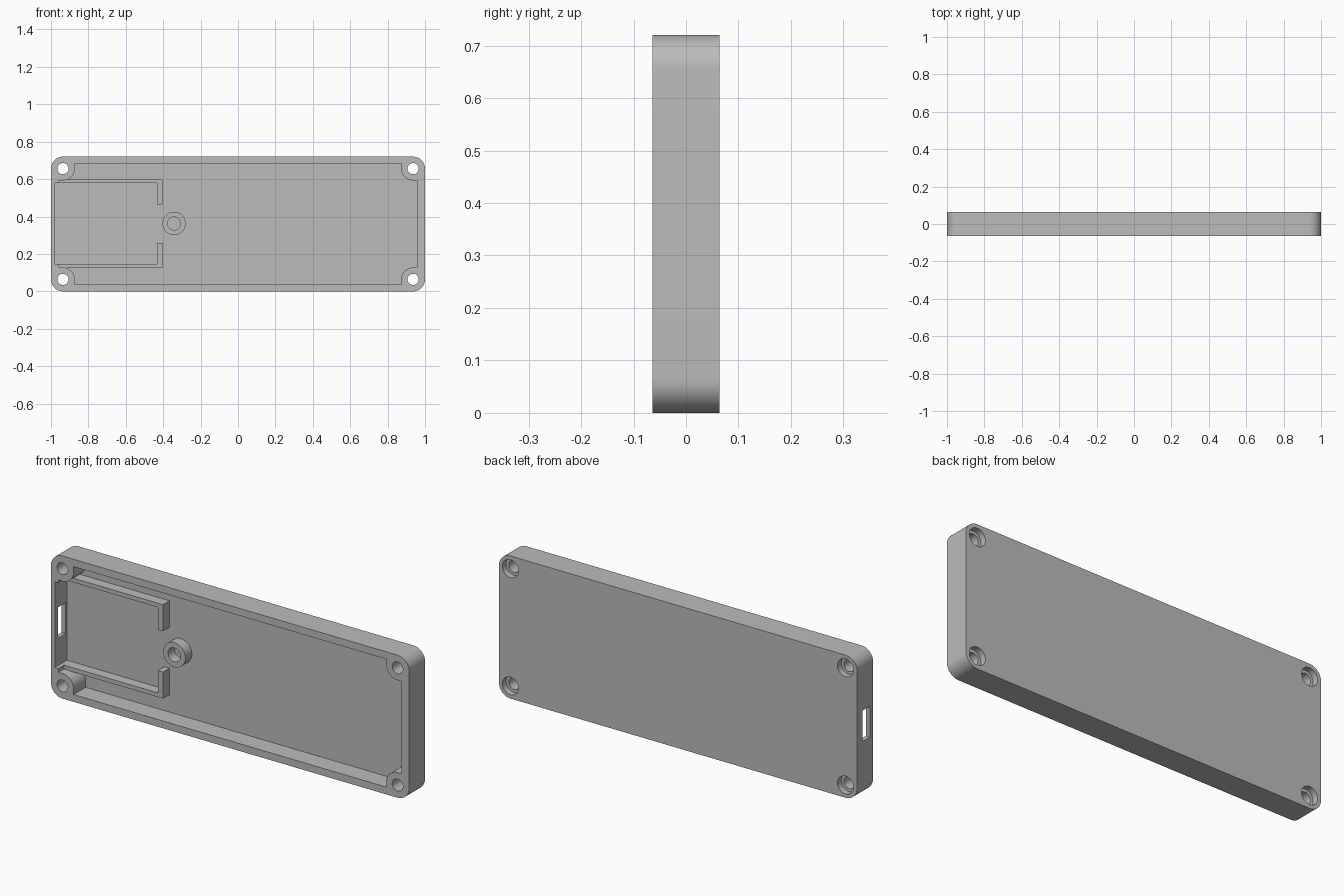
import bpy, bmesh, math

if "Cube" in bpy.data.objects:
    bpy.data.objects.remove(bpy.data.objects["Cube"])

# Overall sizes
HALF_X, HEIGHT, HALF_Y = 1.0, 0.72, 0.064
MID = HEIGHT / 2
FLOOR = 0.032            # inner floor level
CORNER = 0.064           # outer corner radius and screw inset
SCREW_X, SCREW_Z = HALF_X - CORNER, MID - CORNER
MOUNT_X = -0.342         # centre of the round spacer

grey = bpy.data.materials.new("light grey plastic")
grey.use_nodes = True
colour = (0.5, 0.5, 0.5, 1)
grey.diffuse_color = colour
grey.node_tree.nodes["Principled BSDF"].inputs["Base Color"].default_value = colour


def prism(name, outline, y0, y1):
    """Extrude an outline of (x, height from middle) points from y0 to y1."""
    bm = bmesh.new()
    face = bm.faces.new([bm.verts.new((x, y0, MID + z)) for x, z in outline])
    moved = bmesh.ops.extrude_face_region(bm, geom=[face])["geom"]
    verts = [v for v in moved if isinstance(v, bmesh.types.BMVert)]
    bmesh.ops.translate(bm, vec=(0, y1 - y0, 0), verts=verts)
    bmesh.ops.recalc_face_normals(bm, faces=bm.faces)
    mesh = bpy.data.meshes.new(name)
    bm.to_mesh(mesh)
    bm.free()
    mesh.materials.append(grey)
    obj = bpy.data.objects.new(name, mesh)
    bpy.context.collection.objects.link(obj)
    return obj


def arc(cx, cz, r, start, end, steps):
    angles = [math.radians(start + (end - start) * i / steps) for i in range(steps + 1)]
    return [(cx + r * math.cos(a), cz + r * math.sin(a)) for a in angles]


def circle(cx, cz, r):
    return arc(cx, cz, r, 0, 360, 48)[:-1]


def rect(x0, x1, z0, z1):
    return [(x0, z0), (x1, z0), (x1, z1), (x0, z1)]


def four_corners(corner):
    """Mirror the upper right corner run into a closed outline."""
    flip = lambda pts, sx, sz: [(x * sx, z * sz) for x, z in pts]
    return (corner + flip(corner[::-1], -1, 1)
            + flip(corner, -1, -1) + flip(corner[::-1], 1, -1))


def carve(target, cutter):
    mod = target.modifiers.new("cut", "BOOLEAN")
    mod.operation, mod.solver, mod.object = "DIFFERENCE", "EXACT", cutter
    bpy.context.view_layer.objects.active = target
    bpy.ops.object.modifier_apply(modifier=mod.name)
    bpy.data.objects.remove(cutter)


# Tray body with rounded corners
body = prism("tray_body", four_corners(arc(SCREW_X, SCREW_Z, CORNER, 0, 90, 16)),
             -HALF_Y, HALF_Y)

# Cavity that leaves a rounded screw boss in every corner
wall_x, wall_z, boss = 0.958, 0.323, 0.063
corner = ([(wall_x, SCREW_Z - boss)] + arc(SCREW_X, SCREW_Z, boss, 270, 180, 16)
          + [(SCREW_X - boss, wall_z)])
carve(body, prism("cavity_cutter", four_corners(corner), -0.1, FLOOR))

# Thinned end wall and connector slot
carve(body, prism("recess_cutter", rect(-0.978, -0.9, -0.214, 0.218), -0.1, FLOOR))
carve(body, prism("slot_cutter", rect(-1.1, -0.9, -0.076, 0.08), -0.04, 0.02))

# Screw holes, widened at the back for the heads
for sx in (-1, 1):
    for sz in (-1, 1):
        x, z = sx * SCREW_X, sz * SCREW_Z
        carve(body, prism("hole_cutter", circle(x, z, 0.03), -0.1, 0.1))
        carve(body, prism("head_cutter", circle(x, z, 0.045), 0.034, 0.1))

# Board holder: a pair of L-shaped ribs
rib_front, rib_back = -0.02, FLOOR + 0.005
for name, s in (("upper_board_rib", 1), ("lower_board_rib", -1)):
    rib = [(-0.965, 0.237), (-0.405, 0.237), (-0.405, 0.103),
           (-0.433, 0.103), (-0.433, 0.216), (-0.965, 0.216)]
    prism(name, [(x, s * z + 0.002) for x, z in rib], rib_front, rib_back)

# Round spacer with a blind hole
spacer = prism("round_spacer", circle(MOUNT_X, 0.003, 0.062), rib_front, rib_back)
carve(spacer, prism("spacer_cutter", circle(MOUNT_X, 0.003, 0.035), -0.1, 0.1))

# Smooth the curved walls, keep the edges sharp
bpy.ops.object.select_all(action="DESELECT")
for obj in (body, spacer):
    obj.select_set(True)
bpy.context.view_layer.objects.active = body
bpy.ops.object.shade_smooth_by_angle(angle=math.radians(30))
